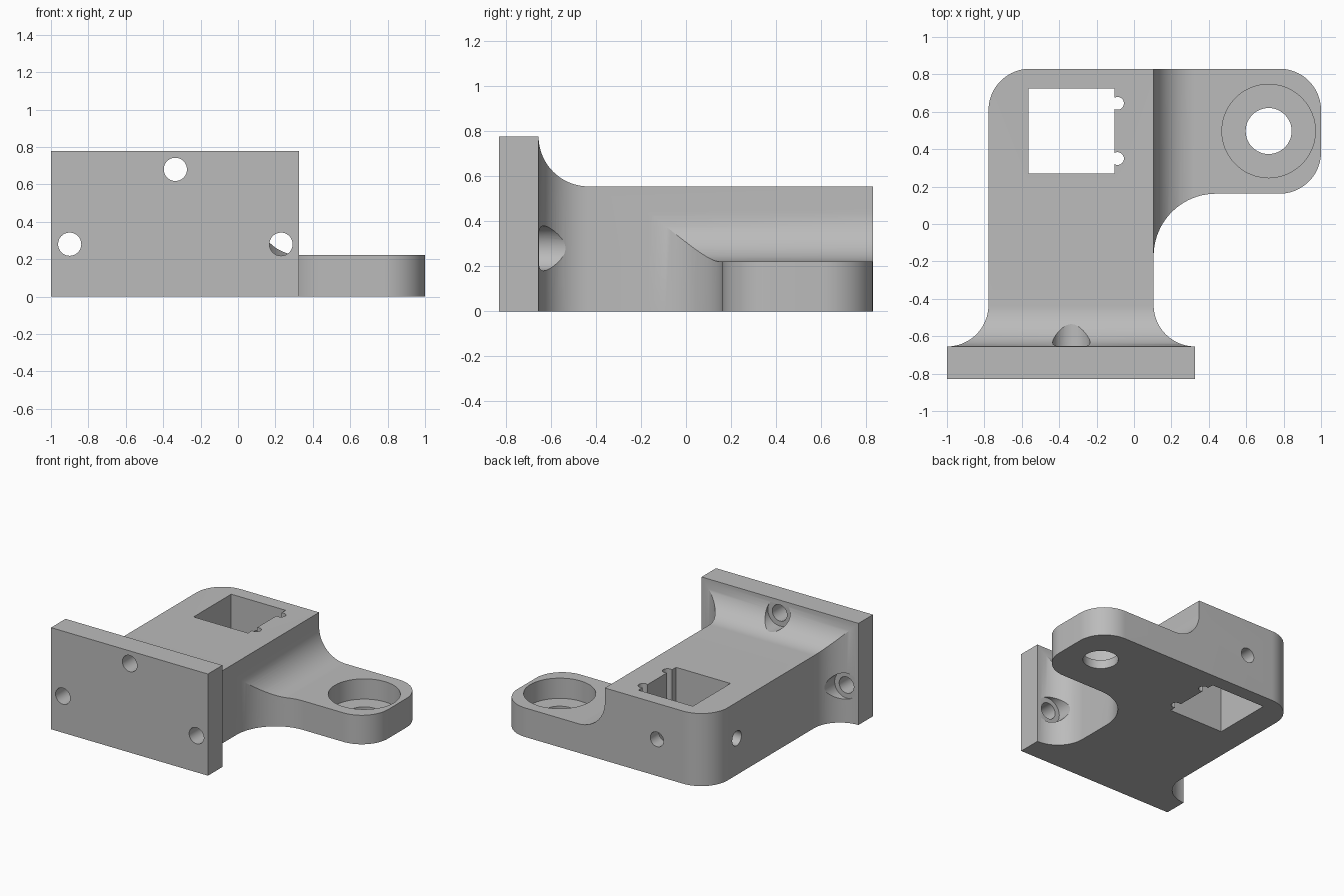
import bpy, bmesh
from math import sin, cos, radians

cube = bpy.data.objects.get("Cube")
if cube:
    bpy.data.objects.remove(cube, do_unlink=True)

# Main dimensions
LEFT, RIGHT = -0.778, 0.105      # body sides
BACK, FRONT = 0.83, -0.83
PLATE_Y = -0.655                 # rear face of the mounting plate
BODY_H, PLATE_H, ARM_H = 0.555, 0.777, 0.222
ARM_Y = 0.162
R, R_PLAN = 0.222, 0.333         # fillet radii
MID_X, MID_Y, HOLE_Z = -0.335, 0.497, 0.28

grey = bpy.data.materials.new("light_grey")
grey.use_nodes = True
colour = (0.5, 0.5, 0.5, 1)
grey.diffuse_color = colour
grey.node_tree.nodes["Principled BSDF"].inputs["Base Color"].default_value = colour


def arc(cx, cy, r, start, end, steps=20):
    angles = [radians(start + (end - start) * i / steps) for i in range(steps + 1)]
    return [(cx + r * cos(a), cy + r * sin(a)) for a in angles]


def circle(cx, cy, r):
    return arc(cx, cy, r, 0, 360, 48)[:-1]


def rect(u0, u1, v0, v1):
    return [(u0, v0), (u1, v0), (u1, v1), (u0, v1)]


def prism(name, outline, low, high, axis="z"):
    """Extrude a flat outline along one axis."""
    place = {"x": lambda u, v, w: (w, u, v),
             "y": lambda u, v, w: (u, w, v),
             "z": lambda u, v, w: (u, v, w)}[axis]
    bm = bmesh.new()
    a = [bm.verts.new(place(u, v, low)) for u, v in outline]
    b = [bm.verts.new(place(u, v, high)) for u, v in outline]
    bm.faces.new(a)
    bm.faces.new(b)
    for i in range(len(a)):
        j = (i + 1) % len(a)
        bm.faces.new((a[i], a[j], b[j], b[i]))
    bmesh.ops.recalc_face_normals(bm, faces=bm.faces)
    mesh = bpy.data.meshes.new(name)
    bm.to_mesh(mesh)
    bm.free()
    mesh.materials.append(grey)
    obj = bpy.data.objects.new(name, mesh)
    bpy.context.collection.objects.link(obj)
    return obj


def combine(target, tool, operation):
    """Apply a boolean and discard the tool object."""
    mod = target.modifiers.new("combine", "BOOLEAN")
    mod.operation, mod.solver, mod.object = operation, "EXACT", tool
    bpy.context.view_layer.update()
    graph = bpy.context.evaluated_depsgraph_get()
    mesh = bpy.data.meshes.new_from_object(target.evaluated_get(graph))
    target.modifiers.clear()
    target.data = mesh
    bpy.data.objects.remove(tool, do_unlink=True)


# Body and plate: flared plan crossed with a filleted side profile
plan = ([(LEFT - R, FRONT), (RIGHT + R, FRONT)]
        + arc(RIGHT + R, PLATE_Y + R, R, 270, 180)
        + [(RIGHT, BACK)]
        + arc(LEFT + R, BACK - R, R, 90, 180)
        + arc(LEFT - R, PLATE_Y + R, R, 0, -90))
side = ([(FRONT, 0), (BACK, 0), (BACK, BODY_H)]
        + arc(PLATE_Y + R, BODY_H + R, R, 270, 180)
        + [(FRONT, PLATE_H)])
bracket = prism("bracket", plan, 0, 1)
combine(bracket, prism("side_profile", side, -2, 2, "x"), "INTERSECT")

# Side arm: rounded plan crossed with a fillet running up the body wall
arm_plan = ([(0, FRONT / 5), (RIGHT, ARM_Y - R_PLAN)]
            + arc(RIGHT + R_PLAN, ARM_Y - R_PLAN, R_PLAN, 180, 90)[1:]
            + arc(1 - R, ARM_Y + R, R, -90, 0)
            + arc(1 - R, BACK - R, R, 0, 90)
            + [(0, BACK)])
arm_side = ([(-0.1, 0), (1.1, 0), (1.1, ARM_H)]
            + arc(RIGHT + R, ARM_H + R, R, 270, 180)
            + [(-0.1, ARM_H + R)])
arm = prism("arm", arm_plan, 0, 1)
combine(arm, prism("arm_profile", arm_side, -2, 2, "y"), "INTERSECT")
combine(bracket, arm, "UNION")

# Square pocket with two small round notches
cutters = [prism("pocket", rect(-0.565, -0.105, 0.27, 0.725), -1, 2)]
for y in (0.35, 0.645):
    cutters.append(prism("notch", circle(-0.088, y, 0.034), -1, 2))

# Stepped bearing seat in the arm
cutters.append(prism("bearing_hole", circle(0.72, MID_Y, 0.123), -1, 1))
cutters.append(prism("bearing_seat", circle(0.72, MID_Y, 0.25), 0.067, 1))

# Plate screw holes, each with a head clearance behind
for x, z in ((-0.9, HOLE_Z), (MID_X, 0.68), (0.23, HOLE_Z)):
    cutters.append(prism("screw_hole", circle(x, z, 0.062), -1, -0.4, "y"))
    cutters.append(prism("screw_clearance", circle(x, z, 0.1), PLATE_Y + 0.002, -0.35, "y"))

# Clamp screw holes into the pocket
cutters.append(prism("back_hole", circle(MID_X, HOLE_Z, 0.056), 0.6, 1, "y"))
cutters.append(prism("side_hole", circle(MID_Y, HOLE_Z, 0.056), -1, -0.5, "x"))

for cutter in cutters:
    combine(bracket, cutter, "DIFFERENCE")

# Smooth curved surfaces, keep edges crisp
bpy.ops.object.select_all(action="DESELECT")
bracket.select_set(True)
bpy.context.view_layer.objects.active = bracket
bpy.ops.object.shade_smooth_by_angle(angle=radians(25))
